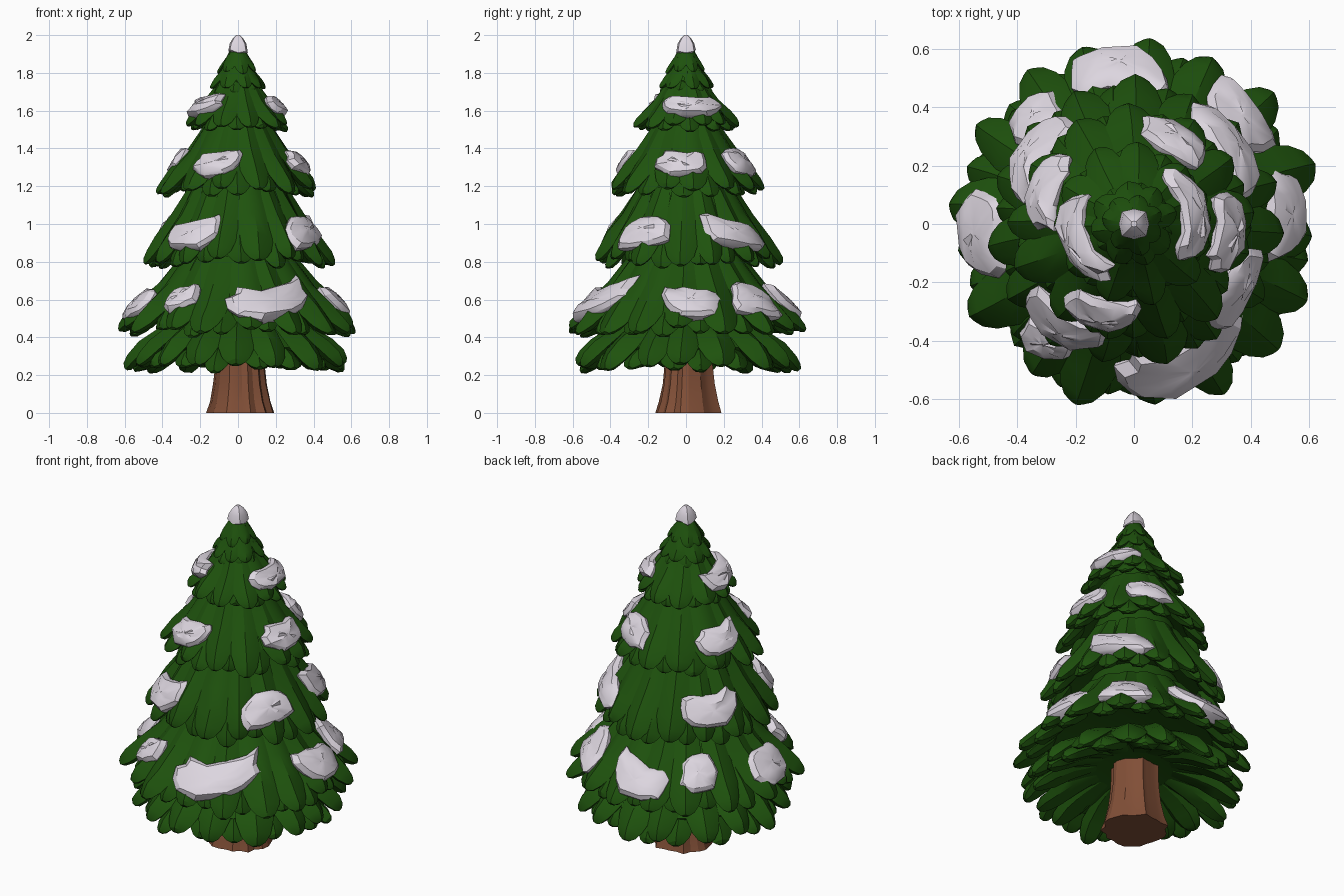
import bpy, bmesh, math, random
from mathutils import Vector

if "Cube" in bpy.data.objects:
    bpy.data.objects.remove(bpy.data.objects["Cube"])

random.seed(4)

def material(name, col):
    m = bpy.data.materials.new(name)
    m.diffuse_color = (*col, 1)
    m.use_nodes = True
    m.node_tree.nodes["Principled BSDF"].inputs["Base Color"].default_value = m.diffuse_color
    return m

GREEN = material("pine green", (0.013, 0.084, 0.004))
SNOW = material("snow white", (0.72, 0.67, 0.74))
BARK = material("bark brown", (0.22, 0.078, 0.038))

def finish(bm, name, mat, angle=35):
    bmesh.ops.recalc_face_normals(bm, faces=bm.faces)
    me = bpy.data.meshes.new(name)
    bm.to_mesh(me)
    bm.free()
    me.materials.append(mat)
    me.shade_smooth()
    me.set_sharp_from_angle(angle=math.radians(angle))
    ob = bpy.data.objects.new(name, me)
    bpy.context.collection.objects.link(ob)

def loft(bm, rings):
    """Skin closed rings of points and cap both ends."""
    vs = [[bm.verts.new(p) for p in r] for r in rings]
    n = len(vs[0])
    for a, b in zip(vs, vs[1:]):
        for i in range(n):
            bm.faces.new((a[i], a[(i + 1) % n], b[(i + 1) % n], b[i]))
    bm.faces.new(vs[0][::-1])
    bm.faces.new(vs[-1])

def polar(r, a, z):
    return Vector((r * math.cos(a), r * math.sin(a), z))

def curve(tier, t):
    """Slope of a tier: point (radius, height) and outward normal at t (0 top, 1 tip)."""
    p0, p1, p2 = (Vector(p) for p in tier[:3])
    p = p0 * (1 - t) ** 2 + p1 * 2 * t * (1 - t) + p2 * t * t
    d = ((p1 - p0) * (1 - t) + (p2 - p1) * t).normalized()
    return p, Vector((-d.y, d.x))

# top, middle and tip (radius, height), bough count, bough thickness
TIERS = [
    ((0.18, 0.55), (0.42, 0.43), (0.59, 0.235), 16, 0.050),
    ((0.24, 0.92), (0.40, 0.60), (0.64, 0.43), 17, 0.050),
    ((0.21, 1.28), (0.33, 0.98), (0.50, 0.79), 15, 0.045),
    ((0.13, 1.60), (0.25, 1.32), (0.42, 1.17), 13, 0.040),
    ((0.07, 1.80), (0.16, 1.60), (0.28, 1.515), 11, 0.032),
    ((0.035, 1.90), (0.08, 1.78), (0.15, 1.715), 8, 0.020),
    ((0.015, 1.96), (0.05, 1.87), (0.105, 1.80), 7, 0.015),
]

def bough(bm, tier, a, t0, t1, width, thick):
    """One leaf-shaped lobe with a ridge, lying along a tier's slope."""
    rings = []
    sec = ((-1, 0), (-.6, .5), (0, 1), (.6, .5), (1, 0), (.55, -.7), (-.55, -.7))
    lean = random.uniform(-.25, .25)
    for s, w, h in ((0, .6, .3), (.35, .9, .7), (.66, 1, 1), (.86, .78, .9), (.96, .5, .6), (1, .22, .25)):
        p, n = curve(tier, t0 + (t1 - t0) * s)
        side = Vector((-math.sin(a), math.cos(a), 0))
        out = polar(n.x, a, n.y)
        rings.append([polar(p.x, a, p.y) + side * ((x * w + lean * s * s) * width / 2)
                      + out * (y * h * thick * random.uniform(.85, 1.15)) for x, y in sec])
    loft(bm, rings)

for k, tier in enumerate(TIERS):
    n, thick = tier[3:]
    bm = bmesh.new()
    # solid core of the tier, closed by a shallow hollow underneath
    prof = [curve(tier, t)[0] for t in (0, .2, .4, .58, .7)]
    tip = tier[2]
    prof += [Vector((prof[-1].x * .93, prof[-1].y - .03)),
             Vector((tip[0] * .3, prof[-1].y + .01 + .05 * tip[0]))]
    loft(bm, [[polar(p.x, i * math.tau / 28, p.y) for i in range(28)] for p in prof])
    # long upper boughs and a staggered lower row
    step = math.tau / n
    w = step * tip[0] * .80
    low = (tier[0], (tier[1][0] * .95, tier[1][1] - .04), (tip[0] * .95, tip[1] - .025))
    if k == 0:
        low = ((.10, .40), (.38, .38), (.57, .215))
    for i in range(n):
        a = i * step + k * .37 + random.uniform(-.13, .13) * step
        bough(bm, tier, a, .15, 1 + random.uniform(-.08, .03), w * random.uniform(.9, 1.15), thick)
        bough(bm, low, a + step / 2, .2, .96 + random.uniform(-.08, .04),
              w * random.uniform(.85, 1.05), thick * .95)
    finish(bm, "boughs_tier_%d" % (k + 1), GREEN, 28)

# trunk with flared foot and bark grooves
bm = bmesh.new()
grooves = [random.choice((.92, 1.0, 1.05)) for _ in range(26)]
rings = []
for r, z in ((.178, 0), (.158, .06), (.140, .15), (.128, .26), (.122, .45)):
    rings.append([polar(r * g * random.uniform(.985, 1.015), i * math.tau / 26, z)
                  + Vector((.005, .014, 0)) for i, g in enumerate(grooves)])
loft(bm, rings)
finish(bm, "trunk", BARK, 20)

# snow patches: tier, angle in degrees, slope position, width, length, bend, tilt
PATCHES = [
    (1, -68, .64, .48, .24, .09, .05), (1, -127, .62, .18, .18, .0, .03),
    (1, 183, .68, .29, .25, .03, 0), (1, 3, .66, .30, .23, .04, -.02),
    (1, 45, .66, .26, .24, -.04, -.03), (1, 95, .68, .34, .23, .08, -.04),
    (1, 133, .60, .19, .24, .0, 0),
    (2, -124, .66, .32, .20, .05, .03), (2, -32, .66, .31, .20, -.03, .02),
    (2, 38, .66, .35, .20, .03, -.04), (2, 145, .64, .31, .20, .05, .02),
    (3, -110, .62, .26, .16, .05, .03), (3, -5, .62, .25, .17, .03, 0),
    (3, 63, .61, .23, .19, -.02, -.02), (3, 160, .62, .26, .18, .04, .02),
    (4, 10, .58, .33, .14, .04, 0), (4, 197, .58, .32, .14, .04, .02),
]
for j, (k, deg, tc, w, h, bend, tilt) in enumerate(PATCHES):
    tier = TIERS[k]
    length = math.dist(tier[0], tier[1]) + math.dist(tier[1], tier[2])
    rc = curve(tier, tc)[0].x
    N = 14
    wob = [random.uniform(.86, 1.1) for _ in range(N)]
    rings = []
    for s, off in ((.8, -.02), (1, .016), (1.02, .036), (.86, .060), (.45, .071), (.08, .072)):
        ring = []
        for i in range(N):
            q = i * math.tau / N
            cx, cy = math.cos(q), math.sin(q)
            u = math.copysign(abs(cx) ** .75, cx) * s * wob[i]
            v = math.copysign(abs(cy) ** .75, cy) * s * wob[i] * h / 2
            v -= bend * (u * u - .35) + tilt * u
            p, n = curve(tier, min(tc + v / length, .97))
            p = p + n * (off * (.6 + 8 * tier[4]) + random.uniform(-.006, .006))
            ring.append(polar(p.x, math.radians(deg) + u * w / 2 / rc, p.y))
        rings.append(ring)
    bm = bmesh.new()
    loft(bm, rings)
    finish(bm, "snow_patch_%d" % (j + 1), SNOW, 30)

# snow cap on the top
bm = bmesh.new()
rings = []
for r, z in ((.035, 1.90), (.052, 1.915), (.044, 1.955), (.026, 1.985), (.01, 2.0)):
    rings.append([polar(r * (1 + .15 * (i % 2)), i * math.tau / 8, z + .008 * (i % 3 - 1) * (z < 1.93))
                  for i in range(8)])
loft(bm, rings)
finish(bm, "snow_cap", SNOW, 30)
